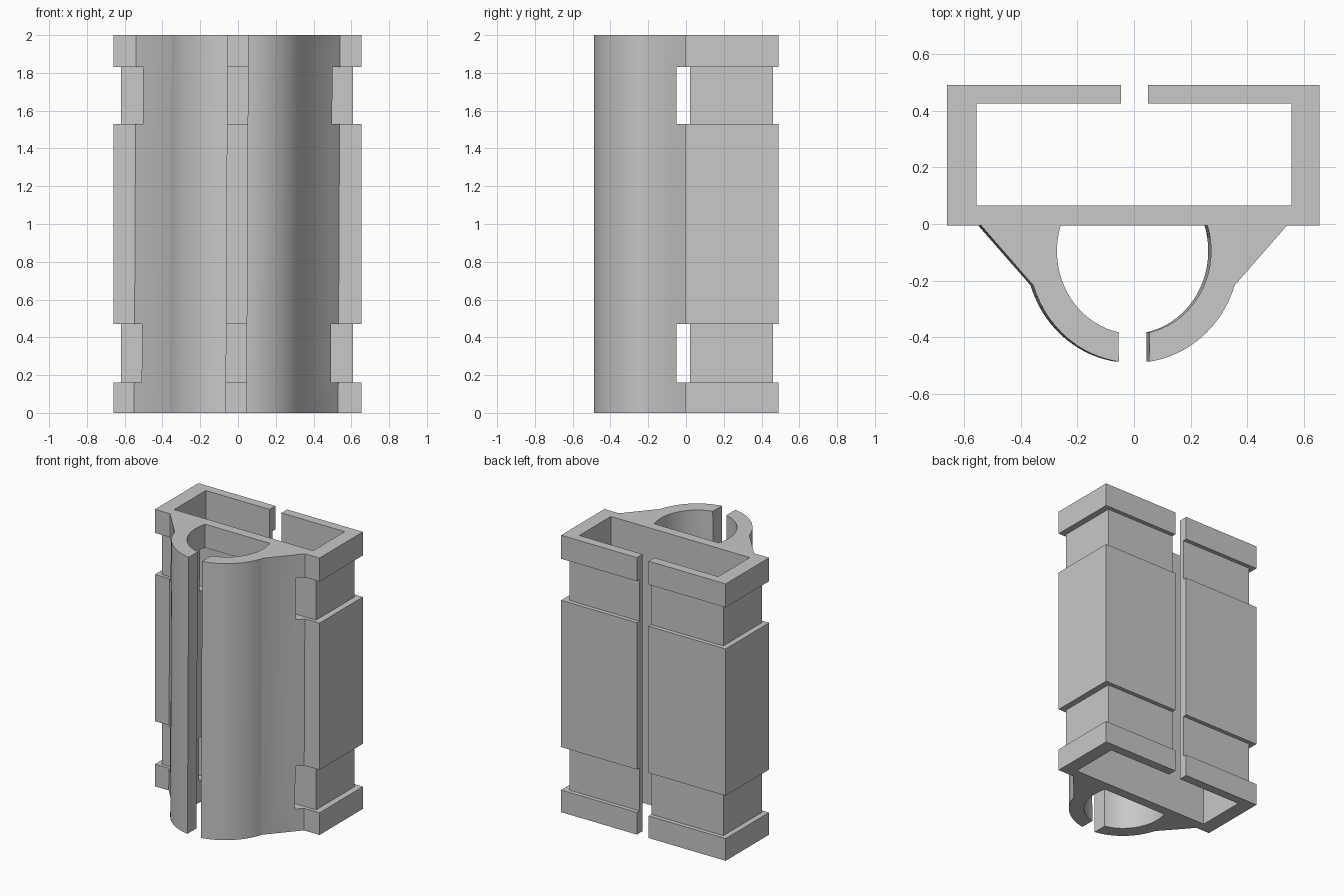
import bpy, bmesh, math

cube = bpy.data.objects.get("Cube")
if cube:
    bpy.data.objects.remove(cube, do_unlink=True)

HEIGHT = 2.0
SEAT_Y = -0.005           # face where the clip arms meet the frame
GROOVES = [(0.16, 0.47), (1.53, 1.83)]

grey = bpy.data.materials.new("plain_grey")
grey.use_nodes = True
grey.diffuse_color = (0.58, 0.58, 0.58, 1)
grey.node_tree.nodes["Principled BSDF"].inputs["Base Color"].default_value = grey.diffuse_color


def extrude_profile(name, points, lean=0.0):
    """Prism from a closed xy outline; lean shifts the foot sideways."""
    bm = bmesh.new()
    foot = bm.faces.new([bm.verts.new((x - lean, y, 0)) for x, y in points])
    top = bmesh.ops.extrude_face_region(bm, geom=[foot])["geom"]
    for v in top:
        if isinstance(v, bmesh.types.BMVert):
            v.co.x += lean
            v.co.z = HEIGHT
    bmesh.ops.recalc_face_normals(bm, faces=bm.faces)
    mesh = bpy.data.meshes.new(name)
    bm.to_mesh(mesh)
    bm.free()
    mesh.materials.append(grey)
    obj = bpy.data.objects.new(name, mesh)
    bpy.context.collection.objects.link(obj)
    return obj


def cut_box(obj, x, y, z):
    """Remove a box given by its ranges on each axis."""
    bpy.ops.mesh.primitive_cube_add(size=1, location=[sum(r) / 2 for r in (x, y, z)])
    cutter = bpy.context.object
    cutter.name = "groove_cutter"
    cutter.scale = [r[1] - r[0] for r in (x, y, z)]
    cutter.hide_render = True
    cutter.data.materials.append(grey)
    mod = obj.modifiers.new("groove", "BOOLEAN")
    mod.operation, mod.solver, mod.object = "DIFFERENCE", "EXACT", cutter
    bpy.context.view_layer.objects.active = obj
    bpy.ops.object.modifier_apply(modifier=mod.name)
    bpy.data.objects.remove(cutter, do_unlink=True)


def finish(obj):
    bpy.ops.object.select_all(action="DESELECT")
    obj.select_set(True)
    bpy.context.view_layer.objects.active = obj
    bpy.ops.object.shade_smooth_by_angle(angle=math.radians(25))


def arc(rx, ry, cy, start, end, steps=20):
    """Elliptic arc between two angles measured from straight ahead."""
    angles = [start + (end - start) * i / steps for i in range(steps + 1)]
    return [(rx * math.sin(a), cy - ry * math.cos(a)) for a in angles]


# Rectangular frame with a slit down the back
frame = extrude_profile("rectangular_frame", [
    (0.05, 0.49), (0.655, 0.49), (0.655, SEAT_Y), (-0.66, SEAT_Y),
    (-0.66, 0.49), (-0.045, 0.49), (-0.045, 0.425), (-0.555, 0.425),
    (-0.555, 0.065), (0.555, 0.065), (0.555, 0.425), (0.05, 0.425)])

# Strap grooves around the frame
for groove in GROOVES:
    cut_box(frame, (-1, -0.62), (-1, 1), groove)
    cut_box(frame, (0.61, 1), (-1, 1), groove)
    cut_box(frame, (-1, 1), (0.46, 1), groove)
    cut_box(frame, (-1, 1), (-1, 0.02), groove)
finish(frame)

# Curved clip arms, open at the front, with the straps passing behind them
outer = arc(0.372, 0.39, -0.1, 0.145, math.acos(0.3))
inner = arc(0.272, 0.293, -0.095, math.pi / 2 + 0.312, 0.2)
for side, sign in (("left", 1), ("right", -1)):
    outline = outer + [(0.54, SEAT_Y)] + [(inner[0][0], SEAT_Y)] + inner[1:]
    arm = extrude_profile(side + "_clip_arm", [(sign * x, y) for x, y in outline], 0.01)
    for groove in GROOVES:
        cut_box(arm, (-1, 1), (-0.05, 0.2), groove)
    finish(arm)
